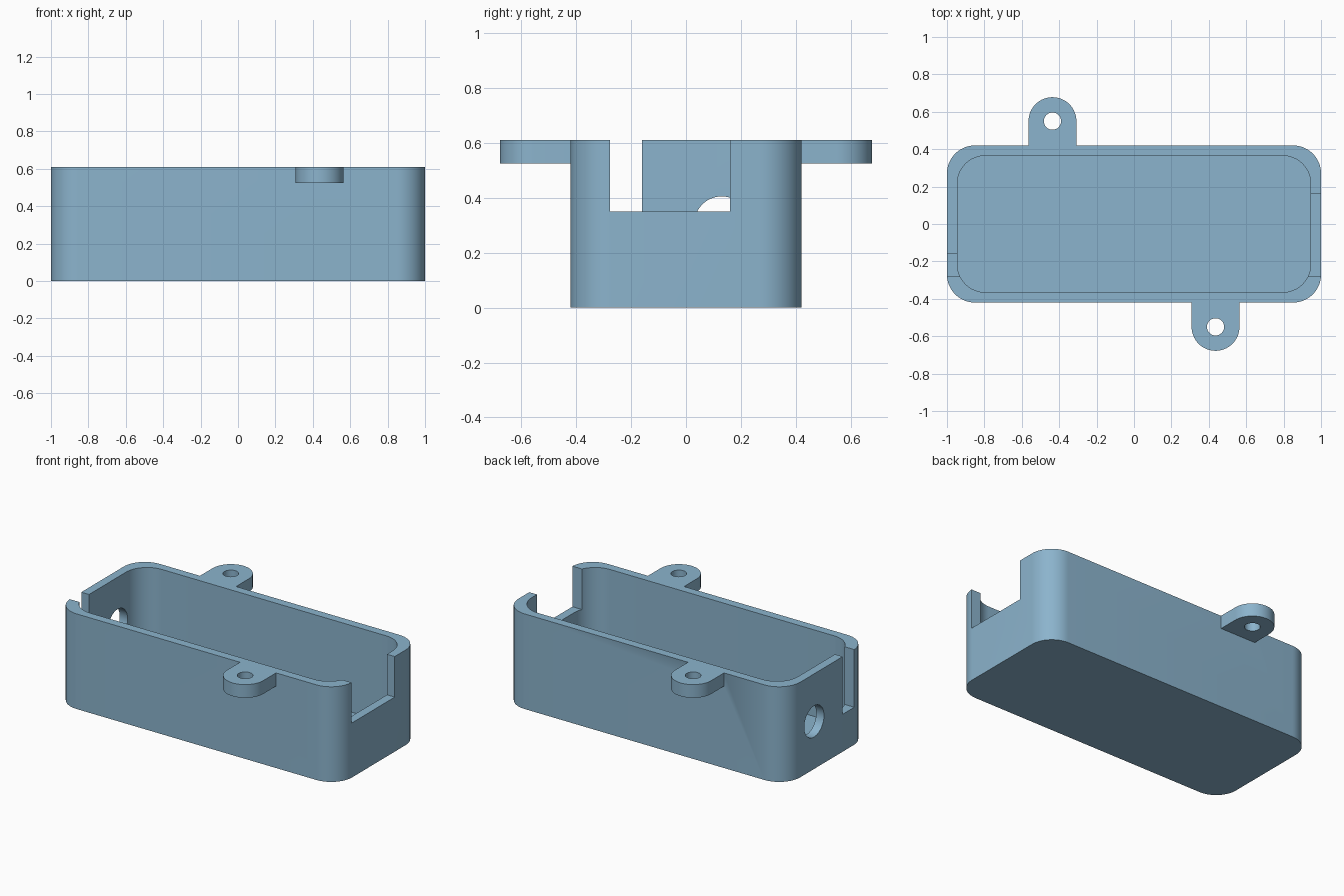
import bpy, bmesh
from math import pi, sin, cos

if "Cube" in bpy.data.objects:
    bpy.data.objects.remove(bpy.data.objects["Cube"])

# Main dimensions
HX, HY, H = 1.0, 0.42, 0.61
WALL, FLOOR, R = 0.055, 0.055, 0.15

blue = bpy.data.materials.new("soft blue plastic")
blue.diffuse_color = (0.26, 0.455, 0.61, 1)
blue.use_nodes = True
blue.node_tree.nodes["Principled BSDF"].inputs["Base Color"].default_value = blue.diffuse_color


def arc(cx, cy, r, a0, a1, n):
    return [(cx + r * cos(a0 + (a1 - a0) * i / n),
             cy + r * sin(a0 + (a1 - a0) * i / n)) for i in range(n + 1)]


def rounded_rect(hx, hy, r, n=16):
    pts = []
    for k, (sx, sy) in enumerate([(1, 1), (-1, 1), (-1, -1), (1, -1)]):
        pts += arc(sx * (hx - r), sy * (hy - r), r, k * pi / 2, (k + 1) * pi / 2, n)
    return pts


def rect(x0, x1, y0, y1):
    return [(x0, y0), (x1, y0), (x1, y1), (x0, y1)]


def circle(cx, cy, r, n=48):
    return arc(cx, cy, r, 0, 2 * pi, n)[:-1]


def prism(name, outline, lo, hi, along_x=False):
    """Extrude an outline along z, or along x with the outline in y-z."""
    def place(p, h):
        return (h, p[0], p[1]) if along_x else (p[0], p[1], h)
    bm = bmesh.new()
    face = bm.faces.new([bm.verts.new(place(p, lo)) for p in outline])
    ext = bmesh.ops.extrude_face_region(bm, geom=[face])
    shift = (hi - lo, 0, 0) if along_x else (0, 0, hi - lo)
    bmesh.ops.translate(bm, vec=shift,
                        verts=[g for g in ext["geom"] if isinstance(g, bmesh.types.BMVert)])
    bmesh.ops.recalc_face_normals(bm, faces=bm.faces)
    mesh = bpy.data.meshes.new(name)
    bm.to_mesh(mesh)
    bm.free()
    mesh.materials.append(blue)
    ob = bpy.data.objects.new(name, mesh)
    bpy.context.collection.objects.link(ob)
    return ob


def combine(target, tool, operation):
    bpy.context.view_layer.objects.active = target
    mod = target.modifiers.new(operation.lower(), "BOOLEAN")
    mod.operation, mod.solver, mod.object = operation, "EXACT", tool
    bpy.ops.object.modifier_apply(modifier=mod.name)
    bpy.data.objects.remove(tool)


# Outer shell
case = prism("enclosure_case", rounded_rect(HX, HY, R), 0, H)

# Screw tabs, diagonally opposite, flush with the rim
for s in (1, -1):
    cx, cy, r = -s * 0.436, s * 0.55, 0.128
    a0 = 0 if s > 0 else pi
    outline = arc(cx, cy, r, a0, a0 + pi, 32)
    outline += [(cx - s * r, s * 0.39), (cx + s * r, s * 0.39)]
    combine(case, prism("screw_tab", outline, 0.525, H), "UNION")

# Open cavity
combine(case, prism("cavity", rounded_rect(HX - WALL, HY - WALL, R), FLOOR, 1), "DIFFERENCE")

# Screw holes
for s in (1, -1):
    combine(case, prism("screw_hole", circle(-s * 0.436, s * 0.55, 0.046, 32), 0.4, 0.8),
            "DIFFERENCE")

# Wide notch in the right end, narrow slot and round cable hole in the left end
combine(case, prism("wide_notch", rect(0.85, 1.1, -0.277, 0.16), 0.35, 1), "DIFFERENCE")
combine(case, prism("narrow_slot", rect(-1.1, -0.85, -0.277, -0.16), 0.24, 1), "DIFFERENCE")
combine(case, prism("cable_hole", circle(0.13, 0.305, 0.1), -1.1, -0.85, True), "DIFFERENCE")

# Smooth the rounded walls, keep edges sharp
bpy.ops.object.select_all(action="DESELECT")
case.select_set(True)
bpy.context.view_layer.objects.active = case
bpy.ops.object.shade_smooth_by_angle(angle=pi / 6)
